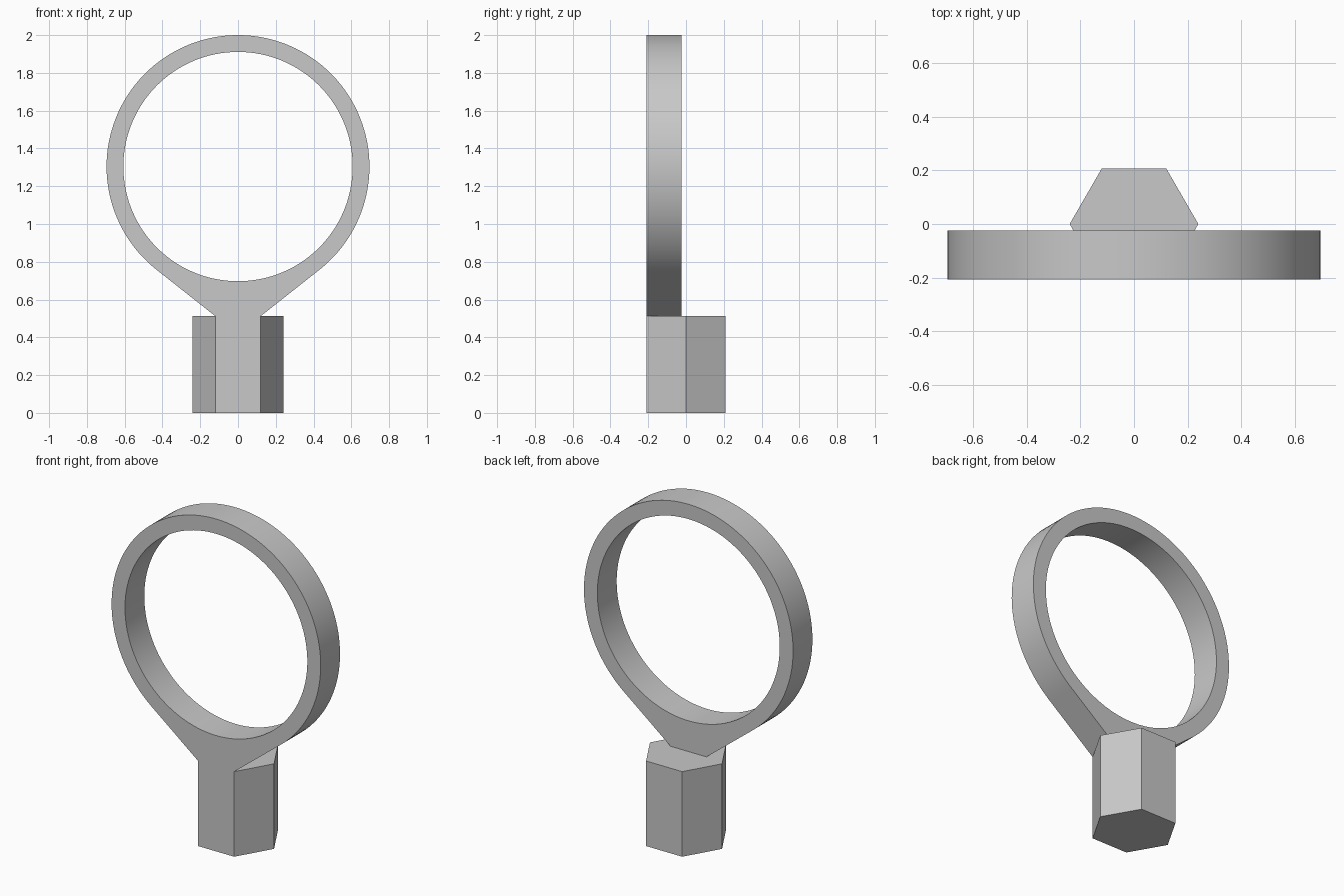
import bpy, bmesh
from math import sin, cos, pi, acos, atan2, hypot, radians

cube = bpy.data.objects.get("Cube")
if cube:
    bpy.data.objects.remove(cube, do_unlink=True)

# One plain grey material
grey = bpy.data.materials.new("plain_grey")
grey.use_nodes = True
colour = (0.58, 0.58, 0.58, 1)
grey.diffuse_color = colour
grey.node_tree.nodes["Principled BSDF"].inputs["Base Color"].default_value = colour

# Main sizes
OUTER, INNER = 0.696, 0.607      # ring radii
CENTRE = 2 - OUTER               # ring centre height
HEX = 0.24                       # hexagon corner radius
TOP = 0.512                      # hexagon height
FRONT, BACK = -HEX * cos(pi / 6), -0.024
DROP = CENTRE - TOP

# Angles are measured from straight down: neck corner and tangent point
corner = atan2(HEX / 2, DROP)
tangent = corner + acos(OUTER / hypot(HEX / 2, DROP))


def outline(a):
    """Outer distance from the ring centre: flat foot, sloped neck, circle."""
    a = abs(a)
    if a <= corner + 1e-6:
        return DROP / cos(a)
    if a < tangent:
        return OUTER / cos(tangent - a)
    return OUTER


def spread(start, end, count):
    return [start + (end - start) * i / count for i in range(count)]


FOOT = 6
angles = (spread(-corner, corner, FOOT) + spread(corner, tangent, 10)
          + spread(tangent, 2 * pi - tangent, 100)
          + spread(2 * pi - tangent, 2 * pi - corner, 10))
angles = [a - 2 * pi if a > pi else a for a in angles]

bm = bmesh.new()


def loop(radius, y):
    return [bm.verts.new((radius(a) * sin(a), y, CENTRE - radius(a) * cos(a)))
            for a in angles]


# Ring with its neck
out_f, out_b = loop(outline, FRONT), loop(outline, BACK)
in_f, in_b = loop(lambda a: INNER, FRONT), loop(lambda a: INNER, BACK)
n = len(angles)
for i in range(n):
    j = (i + 1) % n
    bm.faces.new((out_f[i], out_f[j], in_f[j], in_f[i]))
    bm.faces.new((out_b[j], out_b[i], in_b[i], in_b[j]))
    bm.faces.new((in_f[i], in_f[j], in_b[j], in_b[i]))
    if i >= FOOT:                # the foot is fused with the hexagon
        bm.faces.new((out_f[j], out_f[i], out_b[i], out_b[j]))

# Hexagonal handle, sharing the foot of the neck
foot_f, foot_b = out_f[:FOOT + 1], out_b[:FOOT + 1]
hex_angles = [radians(d) for d in range(-120, 240, 60)]
low = [bm.verts.new((HEX * cos(a), HEX * sin(a), 0)) for a in hex_angles]
high = [foot_f[0], foot_f[-1]] + [
    bm.verts.new((HEX * cos(a), HEX * sin(a), TOP)) for a in hex_angles[2:]]
bm.faces.new(low[::-1])
bm.faces.new([low[0], low[1]] + foot_f[::-1])
for i in range(1, 6):
    j = (i + 1) % 6
    bm.faces.new((low[i], low[j], high[j], high[i]))
bm.faces.new(high[1:] + [high[0]] + foot_b)

bmesh.ops.recalc_face_normals(bm, faces=bm.faces)
mesh = bpy.data.meshes.new("ring_holder")
bm.to_mesh(mesh)
bm.free()
mesh.materials.append(grey)
holder = bpy.data.objects.new("ring_holder", mesh)
bpy.context.collection.objects.link(holder)

# Smooth round walls, sharp rims
bpy.ops.object.select_all(action='DESELECT')
holder.select_set(True)
bpy.context.view_layer.objects.active = holder
bpy.ops.object.shade_smooth_by_angle(angle=radians(25))
